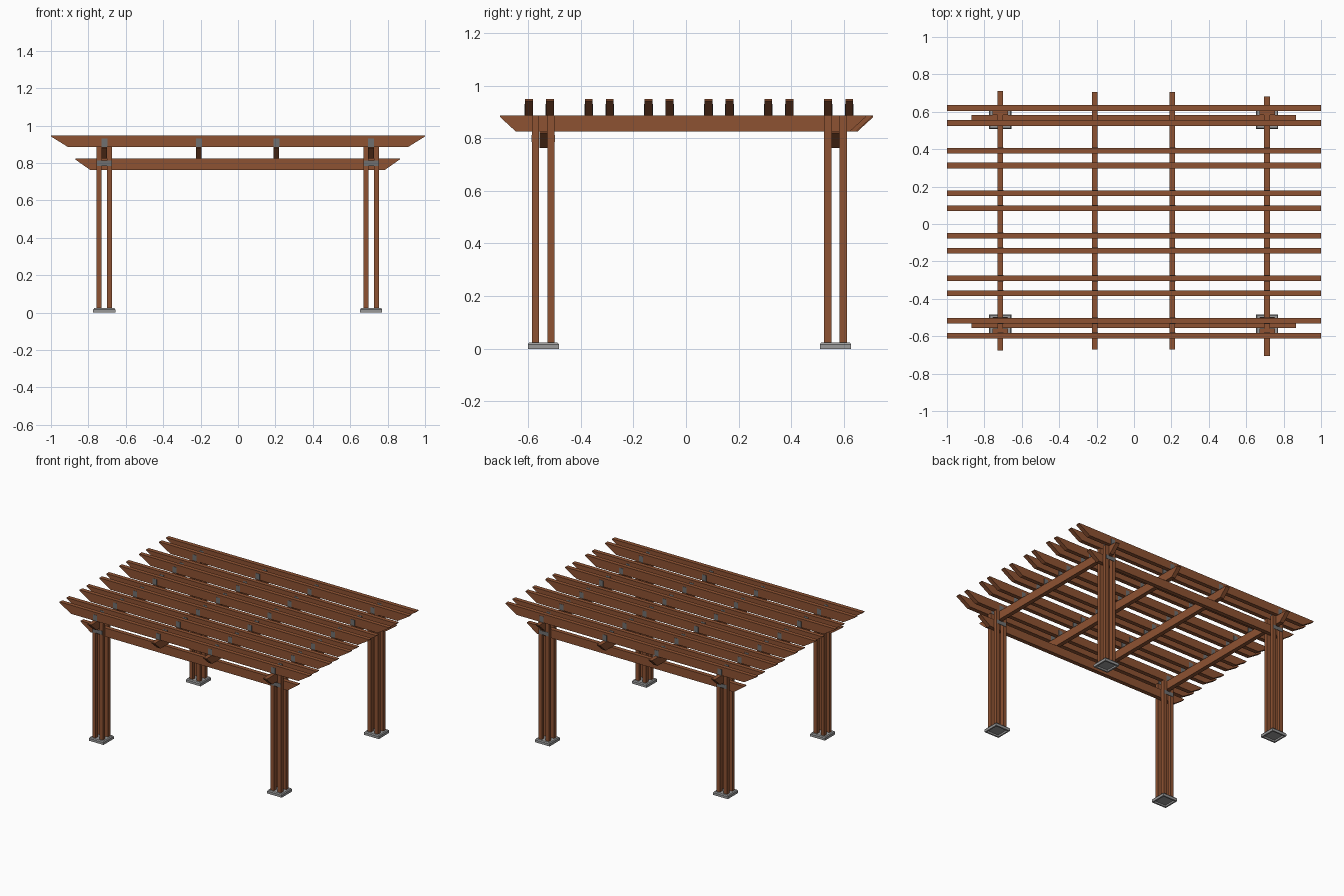
import bpy, bmesh

if "Cube" in bpy.data.objects:
    bpy.data.objects.remove(bpy.data.objects["Cube"])

def material(name, color):
    m = bpy.data.materials.new(name)
    m.diffuse_color = color
    m.use_nodes = True
    m.node_tree.nodes["Principled BSDF"].inputs["Base Color"].default_value = m.diffuse_color
    return m

WOOD = material("stained_wood", (0.27, 0.085, 0.032, 1))
STEEL = material("grey_steel", (0.16, 0.16, 0.16, 1))
CONCRETE = material("concrete", (0.33, 0.33, 0.33, 1))

def finish(name, bm, mat):
    bmesh.ops.recalc_face_normals(bm, faces=bm.faces[:])
    me = bpy.data.meshes.new(name)
    bm.to_mesh(me)
    bm.free()
    me.materials.append(mat)
    ob = bpy.data.objects.new(name, me)
    bpy.context.collection.objects.link(ob)
    return ob

def add_box(bm, lo, hi):
    verts = bmesh.ops.create_cube(bm, size=1)["verts"]
    for v in verts:
        v.co = [(lo[i] + hi[i]) / 2 + v.co[i] * (hi[i] - lo[i]) for i in range(3)]

def beam(name, axis, a, b, pos, z0, z1, cut, nib=0.006, width=0.03):
    """Timber with undercut slanted ends, along x (axis 0) or y (axis 1)."""
    bm = bmesh.new()
    prof = [(a, z1), (a, z1 - nib), (a + cut, z0),
            (b - cut, z0), (b, z1 - nib), (b, z1)]
    vs = []
    for u, z in prof:
        p = [0, 0, z]
        p[axis], p[1 - axis] = u, pos - width / 2
        vs.append(bm.verts.new(p))
    face = bm.faces.new(vs)
    ext = bmesh.ops.extrude_face_region(bm, geom=[face])["geom"]
    for v in ext:
        if isinstance(v, bmesh.types.BMVert):
            v.co[1 - axis] += width
    return finish(name, bm, WOOD)

POST_X = (-0.715, 0.712)
POST_Y = (-0.542, 0.568)
CROSS = [(-0.715, -0.677, 0.711), (-0.209, -0.67, 0.706),
         (0.205, -0.67, 0.706), (0.711, -0.706, 0.682)]

# corner supports: footing, four-part post and bolt plates
for px in POST_X:
    for py in POST_Y:
        tag = ("front" if py < 0 else "back") + ("_left" if px < 0 else "_right")

        # hollow footing with chamfered top
        bm = bmesh.new()
        rings = []
        for h, z in ((0.048, 0.0), (0.048, 0.012), (0.059, 0.0), (0.059, 0.017), (0.054, 0.024)):
            rings.append([bm.verts.new((px + sx * h, py + sy * h, z))
                          for sx, sy in ((-1, -1), (1, -1), (1, 1), (-1, 1))])
        for r, s in ((1, 0), (0, 2), (2, 3), (3, 4)):
            for i in range(4):
                j = (i + 1) % 4
                bm.faces.new((rings[r][i], rings[r][j], rings[s][j], rings[s][i]))
        bm.faces.new(rings[1])
        bm.faces.new(rings[4])
        finish("footing_" + tag, bm, CONCRETE)

        bm = bmesh.new()
        for sx in (-1, 1):
            for sy in (-1, 1):
                cx, cy = px + sx * 0.0285, py + sy * 0.0295
                add_box(bm, (cx - 0.0135, cy - 0.0135, 0.022), (cx + 0.0135, cy + 0.0135, 0.886))
        finish("post_" + tag, bm, WOOD)

        bm = bmesh.new()
        for s in (-1, 1):
            y = py + s * 0.0435
            add_box(bm, (px - 0.038, y - 0.001, 0.785), (px + 0.038, y + 0.001, 0.813))
        finish("bolt_plates_" + tag, bm, STEEL)

# lower carrying beams
for py, name in zip(POST_Y, ("front", "back")):
    beam("carrying_beam_" + name, 0, -0.87, 0.865, py, 0.763, 0.825, 0.08)

# cross beams
for i, (x, a, b) in enumerate(CROSS):
    beam(f"cross_beam_{i + 1}", 1, a, b, x, 0.825, 0.886, 0.06)

# paired roof slats with steel ties where they meet the cross beams
for pair in range(6):
    for s in (-1, 1):
        y = -0.557 + pair * 0.2274 + s * 0.04
        tag = f"{pair + 1}{'a' if s < 0 else 'b'}"
        beam("roof_slat_" + tag, 0, -1, 1, y, 0.886, 0.948, 0.09)
        bm = bmesh.new()
        for x, _, _ in CROSS:
            for k in (-1, 1):
                fy = y + k * 0.0155
                add_box(bm, (x - 0.016, fy - 0.001, 0.887), (x + 0.016, fy + 0.001, 0.93))
        finish("slat_ties_" + tag, bm, STEEL)
